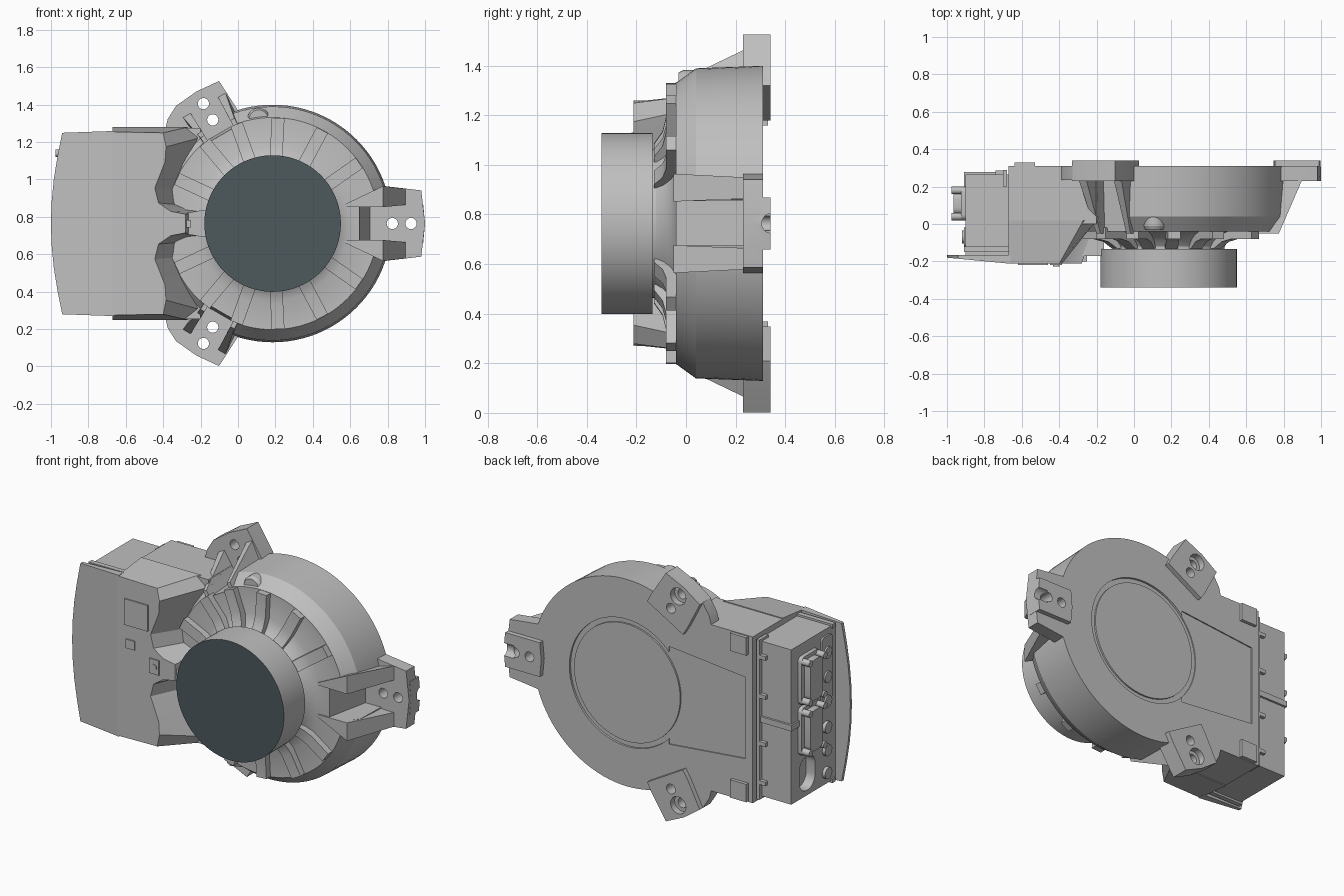
import bpy, bmesh, math
from mathutils import Vector

if "Cube" in bpy.data.objects:
    bpy.data.objects.remove(bpy.data.objects["Cube"])

CX, CZ = 0.185, 0.764          # motor axis


def material(name, rgb):
    m = bpy.data.materials.new(name)
    m.diffuse_color = (*rgb, 1)
    m.use_nodes = True
    m.node_tree.nodes["Principled BSDF"].inputs["Base Color"].default_value = m.diffuse_color
    return m


GREY = material("cast grey", (0.52, 0.52, 0.52))
DARK = material("dark slate", (0.075, 0.098, 0.108))


def loft(name, rings, mat=GREY):
    """Solid skinned through rings of 3D points, capped at both ends."""
    bm = bmesh.new()
    vs = [[bm.verts.new(p) for p in ring] for ring in rings]
    n = len(vs[0])
    for a, b in zip(vs, vs[1:]):
        for i in range(n):
            bm.faces.new((a[i], a[(i + 1) % n], b[(i + 1) % n], b[i]))
    bm.faces.new(vs[0])
    bm.faces.new(vs[-1][::-1])
    bmesh.ops.recalc_face_normals(bm, faces=bm.faces)
    me = bpy.data.meshes.new(name)
    bm.to_mesh(me)
    bm.free()
    me.materials.append(mat)
    ob = bpy.data.objects.new(name, me)
    bpy.context.collection.objects.link(ob)
    return ob


def prism(name, front, y0, y1, back=None):
    """Outline in x,z pushed along y, optionally to a second outline."""
    return loft(name, [[(x, y0, z) for x, z in front], [(x, y1, z) for x, z in back or front]])


def box(name, x0, x1, y0, y1, z0, z1):
    return prism(name, [(x0, z0), (x1, z0), (x1, z1), (x0, z1)], y0, y1)


def lathe(name, profile, cx=CX, cz=CZ, n=96):
    """Profile of (radius, y) spun about an axis along y."""
    return loft(name, [[(cx + r * math.cos(k * math.tau / n), y, cz + r * math.sin(k * math.tau / n))
                        for k in range(n)] for r, y in profile])


def stud(name, x0, x1, y, z, r, n=16):
    return loft(name, [[(x, y + r * math.cos(k * math.tau / n), z + r * math.sin(k * math.tau / n))
                        for k in range(n)] for x in (x0, x1)])


def capsule(y, z, hy, hz, c, n=6):
    """Rounded rectangle in y,z."""
    pts = []
    for q, (sy, sz) in enumerate(((1, 1), (-1, 1), (-1, -1), (1, -1))):
        for k in range(n + 1):
            a = (q + k / n) * math.pi / 2
            pts.append((y + sy * (hy - c) + c * math.cos(a), z + sz * (hz - c) + c * math.sin(a)))
    return pts


def end_block(name, x0, x1, *args):
    o = capsule(*args)
    return loft(name, [[(x, y, z) for y, z in o] for x in (x0, x1)])


def polar(deg, pts):
    """Radial/tangential points about the motor axis to x,z."""
    c, s = math.cos(math.radians(deg)), math.sin(math.radians(deg))
    return [(CX + r * c - t * s, CZ + r * s + t * c) for r, t in pts]


def mirrored(half):
    return [(x, CZ + d) for x, d in half] + [(x, CZ - d) for x, d in half[::-1] if d]


def cut(obs, cutters):
    for ob in obs:
        for c in cutters:
            m = ob.modifiers.new("cut", 'BOOLEAN')
            m.object, m.operation, m.solver = c, 'DIFFERENCE', 'EXACT'
        dg = bpy.context.evaluated_depsgraph_get()
        me = bpy.data.meshes.new_from_object(ob.evaluated_get(dg))
        ob.modifiers.clear()
        ob.data = me


# round casting and the block joining it to the electronics housing
body = lathe("round_casting", [(.635, .31), (.625, .04), (.567, -.04), (.41, -.04), (.36, -.06),
                               (.32, -.09), (.30, -.12), (.30, -.15)])
link = prism("rear_casting", mirrored([(-.67, .51), (-.2, .51)]), 0, .31)

# motor drum with dark front face
drum = lathe("motor_drum", [(.365, -.135), (.365, -.34)])
drum.data.materials.append(DARK)
for p in drum.data.polygons:
    if p.normal.y < -.9:
        p.material_index = 1

# cooling fins
for deg in (87, 62, 35, 110, 130, 155):
    for a in (deg, -deg):
        prof = [(.565, -.02), (.565, -.08), (.43, -.08), (.37, -.095), (.32, -.13), (.28, -.13), (.28, -.02)]
        sides = []
        for t in (-.034, .034):
            side = []
            for r, y in prof:
                x, z = polar(a, [(r, t)])[0]
                side.append((x, y, z))
            sides.append(side)
        loft("cooling_fin", sides)

# mounting arms: plates, side ribs, pockets and bolt holes
plates, pockets, holes = [], [], []
for a, right in ((0, True), (120, False), (240, False)):
    if right:
        plates.append(prism("mounting_arm", polar(a, [(.5, .2), (.6, .2), (.795, .177), (.815, 0),
                                                      (.795, -.177), (.6, -.2), (.5, -.2)]), .23, .31))
        pad = polar(a, [(.57, .105), (.805, .105), (.815, 0), (.805, -.105), (.57, -.105), (.56, 0)])
        plates.append(prism("mounting_pad", pad, .25, .34))
    else:
        pad = polar(a, [(.56, .14), (.62, .142), (.803, .133), (.815, 0), (.803, -.133), (.62, -.142), (.56, -.14)])
        plates.append(prism("mounting_arm", pad, .23, .34))
    for s in (1, -1):
        if right:
            f = [(.39, .09), (.59, .088), (.59, .2), (.39, .105)]
            b = [(.42, .09), (.72, .1), (.72, .185), (.42, .105)]
        else:
            f = [(.45, .075), (.59, .08), (.59, .105), (.45, .1)]
            b = [(.45, .075), (.74, .085), (.74, .133), (.45, .11)]
        prism("arm_rib", polar(a, [(r, s * t) for r, t in f]), -.05, .25, polar(a, [(r, s * t) for r, t in b]))
    r0, r1, w = (.43, .52, .09) if right else (.54, .56, .08)
    pockets.append(prism("cutter", polar(a, [(r0, w), (.9, w), (.9, -w), (r0, -w)]), -.2, .23,
                         polar(a, [(r1, w), (.9, w), (.9, -w), (r1, -w)])))
    for r in (.64, .74):
        x, z = polar(a, [(r, 0)])[0]
        holes.append(lathe("cutter", [(.03, .1), (.03, .4)], x, z, 24))
    if not right:
        holes.append(lathe("cutter", [(.052, .3), (.052, .4)], x, z, 24))
groove = stud("cutter", .93, 1.1, .345, CZ, .04)
recess = lathe("cutter", [(.39, .297), (.39, .4)])
panel = prism("cutter", mirrored([(-.62, .25), (-.1, .3)]), .303, .4)
cut([body], pockets + holes + [recess, panel])
cut([link], pockets[1:] + [recess, panel])
cut(plates, holes + [groove])
lathe("rear_disc", [(.36, .29), (.36, .307)])

# webs between the housing and the left arms, and rear corner pads
for s in (1, -1):
    web = [(-.39, .5), (-.375, .56), (-.33, .631), (-.2, .56), (-.22, .45)]
    prism("arm_web", [(x, CZ + s * d) for x, d in web], .235, .31)
    z = CZ + s * .45
    box("corner_pad", -.64, -.53, .3, .33, z - .055, z + .055)

# lifting boss
lathe("lifting_boss", [(.06, .06), (.06, -.01), (.05, -.03)], .11, 1.322, 32)

# electronics housing with scooped end, and bowed cover lip
front = [(-.67, .49), (-.40, .485), (-.385, .41), (-.39, .33), (-.445, .19), (-.425, .11), (-.36, .065), (-.28, .05)]
back = [(-.67, .515), (-.27, .515), (-.20, .46), (-.275, .29), (-.32, .18), (-.31, .1), (-.25, .075), (-.2, .07)]
prism("electronics_housing", mirrored(front), -.212, .02, mirrored(back))
lip = mirrored([(-.66, .495), (-.94, .485), (-.965, .36), (-.985, .236), (-.997, .11), (-1, 0)])
loft("cover_lip", [[(x, -.18 - (x + 1) * .095, z) for x, z in lip], [(x, -.165, z) for x, z in lip]])

# bridge from housing to motor, and small raised plates on the cover
prism("hub_bridge", mirrored([(-.28, .055), (-.2, .07), (-.16, .07)]), -.17, -.02)
box("bridge_bar", -.37, -.25, -.2, -.1, CZ - .02, CZ + .02)
for x0, x1, z0, z1 in ((-.62, -.46, .97, 1.13), (-.61, -.55, .83, .885), (-.45, -.385, .72, .81)):
    box("cover_plate", x0, x1, -.22, -.205, z0, z1)
lathe("cover_screw", [(.018, -.2), (.018, -.226)], -.415, CZ, 20)

# connector end box with oval opening
end = box("connector_box", -.9, -.66, -.17, .265, CZ - .475, CZ + .475)
opening = end_block("cutter", -1, -.84, .11, .425, .075, .105, .07)
cut([end], [opening])
box("box_rail", -.70, -.68, .2, .288, CZ - .49, CZ + .49)
box("box_rib", -.91, -.69, .2, .278, CZ - .018, CZ + .018)
for s in (1, -1):
    box("box_edge", -.91, -.67, -.15, -.12, CZ + s * .475 - .012, CZ + s * .475 + .012)
for z in (.38, .62, .91, 1.15):
    box("box_clip", -.74, -.69, .25, .287, z - .012, z + .012)

# connectors with corner screws
for z in (1.02, .71):
    end_block("connector_base", -.925, -.88, .11, z, .09, .148, .03)
    end_block("connector_cap", -.965, -.9, .11, z, .062, .125, .04)
    for sy in (1, -1):
        for sz in (1, -1):
            stud("connector_screw", -.975, -.9, .11 + sy * .07, z + sz * .12, .02)
for z in (.36, .5, .64, .8, .95, 1.1):
    stud("cable_plug", -.92, -.88, -.07, z, .035)
end_block("side_frame", -.91, -.88, -.07, 1.0, .05, .2, .02)

# remove cutters, then smooth shading with sharp edges kept
for ob in list(bpy.data.objects):
    if ob.name.startswith("cutter"):
        bpy.data.objects.remove(ob)
        continue
    bm = bmesh.new()
    bm.from_mesh(ob.data)
    for f in bm.faces:
        f.smooth = True
    for e in bm.edges:
        e.smooth = len(e.link_faces) == 2 and e.calc_face_angle(0) < math.radians(25)
    bm.to_mesh(ob.data)
    bm.free()
